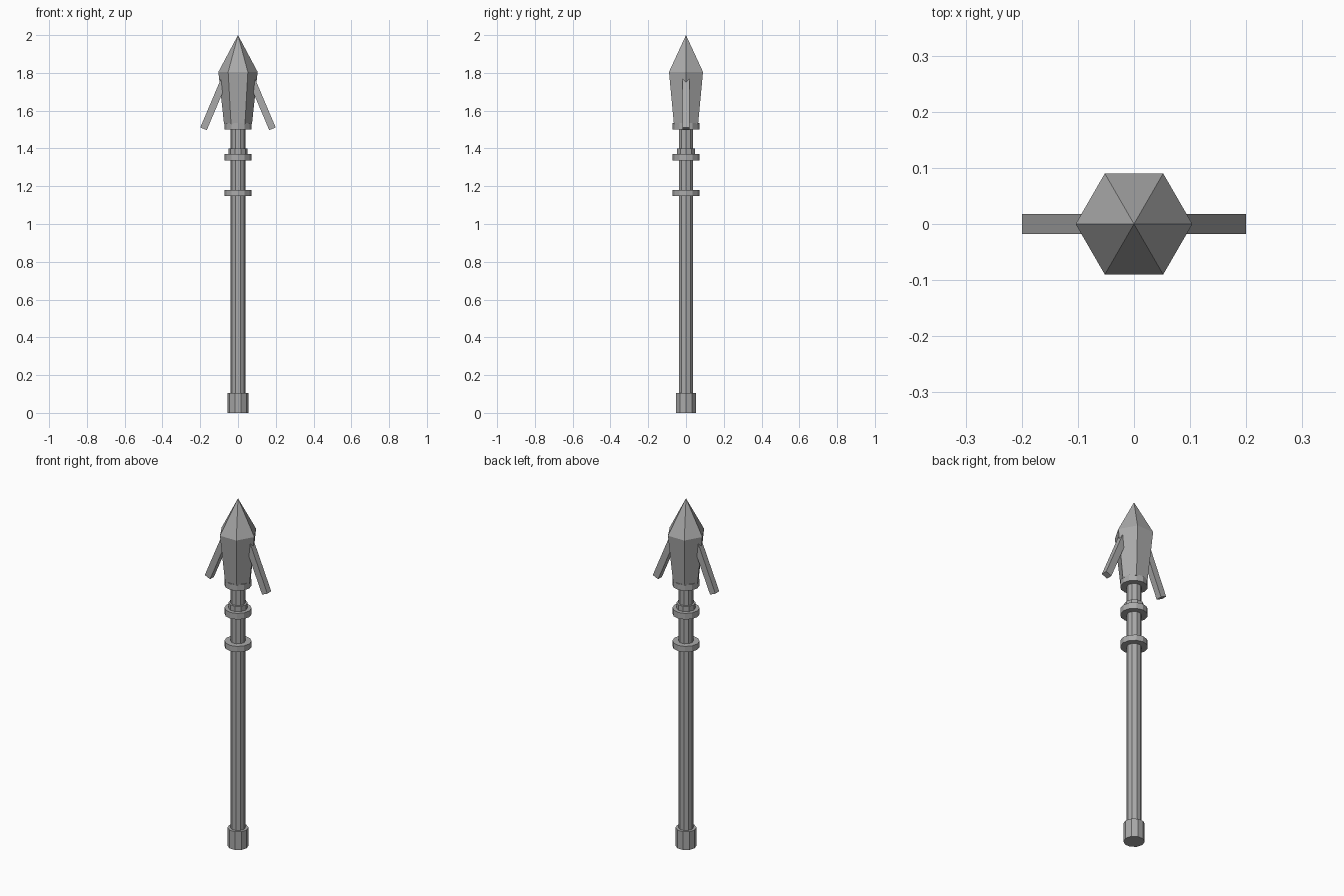
import bpy, bmesh, math
from mathutils import Matrix

if "Cube" in bpy.data.objects:
    bpy.data.objects.remove(bpy.data.objects["Cube"])

metal = bpy.data.materials.new("grey_metal")
metal.diffuse_color = (0.4, 0.4, 0.4, 1)
metal.use_nodes = True
metal.node_tree.nodes["Principled BSDF"].inputs["Base Color"].default_value = metal.diffuse_color


def finish(name, bm):
    bmesh.ops.recalc_face_normals(bm, faces=bm.faces[:])
    me = bpy.data.meshes.new(name)
    bm.to_mesh(me)
    bm.free()
    me.materials.append(metal)
    ob = bpy.data.objects.new(name, me)
    bpy.context.collection.objects.link(ob)
    return ob


def lathe(name, profile, sides):
    """Stack of (radius, z) rings with a vertex on +x; radius 0 makes a point."""
    bm = bmesh.new()
    rings = []
    for r, z in profile:
        if r == 0:
            rings.append([bm.verts.new((0, 0, z))] * sides)
        else:
            rings.append([bm.verts.new((r * math.cos(2 * math.pi * i / sides),
                                        r * math.sin(2 * math.pi * i / sides), z))
                          for i in range(sides)])
    for a, b in zip(rings, rings[1:]):
        for i in range(sides):
            j = (i + 1) % sides
            quad = [a[i], a[j], b[j], b[i]]
            bm.faces.new(list(dict.fromkeys(quad)))
    for ring in (rings[0], rings[-1]):
        if ring[0] is not ring[1]:
            bm.faces.new(ring)
    return finish(name, bm)


# Shaft and butt cap
lathe("shaft", [(0.039, 0.05), (0.039, 1.53)], 10)
lathe("butt_cap", [(0.055, 0.0), (0.055, 0.105)], 10)

# Collars along the shaft
lathe("lower_collar", [(0.071, 1.147), (0.071, 1.18)], 12)
lathe("upper_collar", [(0.071, 1.335), (0.071, 1.37)], 12)
lathe("small_ring", [(0.05, 1.365), (0.05, 1.40)], 10)
lathe("head_collar", [(0.071, 1.50), (0.071, 1.535)], 12)

# Six-sided spear head
lathe("spear_head", [(0.074, 1.53), (0.104, 1.805), (0, 2.0)], 6)

# Swept-back barbs on both sides
angle, width, length = math.radians(23), 0.037, 0.31
for side, name in ((1, "right_barb"), (-1, "left_barb")):
    bm = bmesh.new()
    bmesh.ops.create_cube(bm, size=1, matrix=(
        Matrix.Translation((side * 0.1825, 0, 1.504))
        @ Matrix.Rotation(-side * angle, 4, 'Y')
        @ Matrix.Translation((0, 0, length / 2))
        @ Matrix.Diagonal((width, 0.035, length, 1))))
    finish(name, bm)
